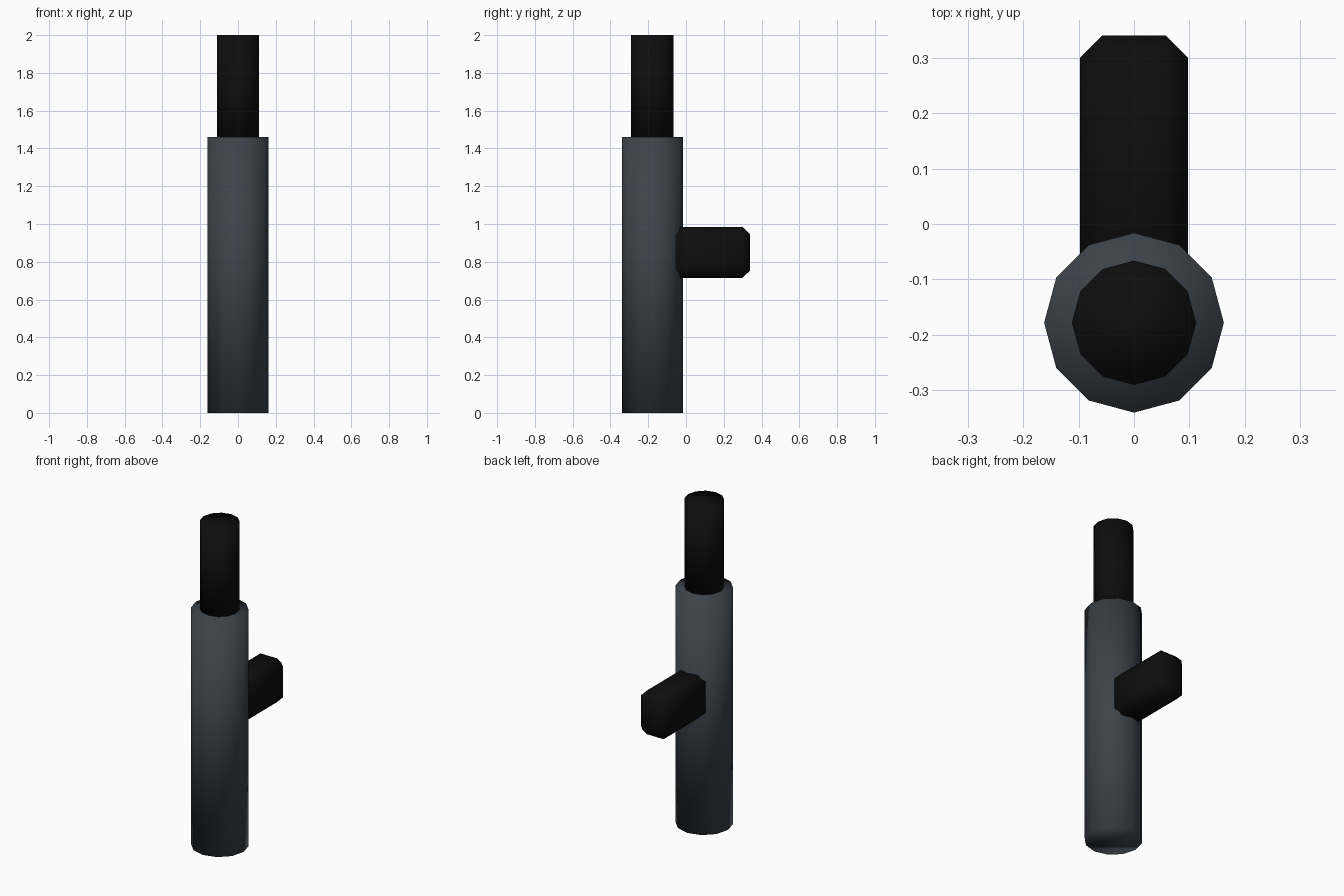
import bpy

if "Cube" in bpy.data.objects:
    bpy.data.objects.remove(bpy.data.objects["Cube"])


def material(name, rgb):
    m = bpy.data.materials.new(name)
    m.diffuse_color = (*rgb, 1)
    m.use_nodes = True
    m.node_tree.nodes["Principled BSDF"].inputs["Base Color"].default_value = m.diffuse_color
    return m


grey = material("slate grey", (0.046, 0.056, 0.068))
black = material("near black", (0.004, 0.004, 0.004))


def finish(name, mat):
    ob = bpy.context.object
    ob.name = name
    ob.data.materials.append(mat)
    bpy.ops.object.shade_smooth()
    return ob


def tube(name, radius, z0, z1, mat):
    bpy.ops.mesh.primitive_cylinder_add(
        vertices=12, radius=radius, depth=z1 - z0,
        location=(0, -0.178, (z0 + z1) / 2))
    return finish(name, mat)


# Main body and the narrower rod on top
tube("body", 0.162, 0, 1.46, grey)
tube("rod", 0.112, 1.44, 2.0, black)

# Chamfered side grip, sunk into the back of the body
bpy.ops.mesh.primitive_cube_add(size=1, location=(0, 0.11, 0.85))
grip = bpy.context.object
grip.scale = (0.194, 0.46, 0.27)
bpy.ops.object.transform_apply(location=False, rotation=False, scale=True)
finish("grip", black)
bevel = grip.modifiers.new("chamfer", 'BEVEL')
bevel.width = 0.04
bevel.segments = 1
